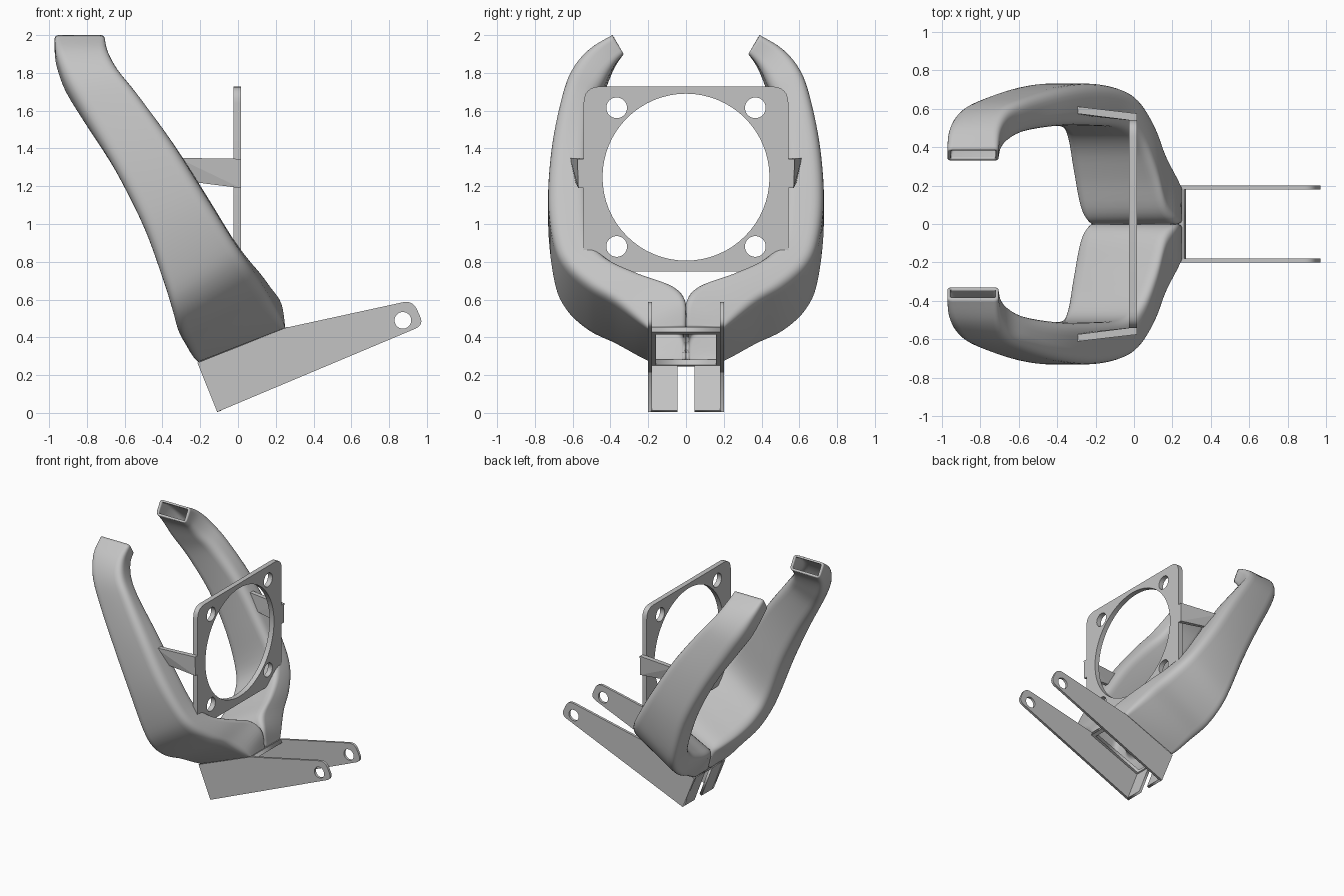
import bpy, bmesh, math
from mathutils import Matrix, Vector

cube = bpy.data.objects.get("Cube")
if cube:
    bpy.data.objects.remove(cube)

grey = bpy.data.materials.new("plain_grey")
grey.use_nodes = True
COLOR = (0.55, 0.55, 0.55, 1)
grey.diffuse_color = COLOR
grey.node_tree.nodes["Principled BSDF"].inputs["Base Color"].default_value = COLOR


def add_object(name, mesh):
    mesh.materials.clear()
    mesh.materials.append(grey)
    ob = bpy.data.objects.new(name, mesh)
    bpy.context.collection.objects.link(ob)
    return ob


def frame(x_axis, y_axis, origin):
    x, y = Vector(x_axis).normalized(), Vector(y_axis).normalized()
    m = Matrix((x, y, x.cross(y))).transposed().to_4x4()
    m.translation = origin
    return m


def rounded(corners, steps=6):
    """Outline from (x, y, corner size) triples."""
    out = []
    for i, (x, y, r) in enumerate(corners):
        p = Vector((x, y))
        if r == 0:
            out.append(p)
            continue
        a, b = (Vector(corners[j][:2]) for j in (i - 1, (i + 1) % len(corners)))
        a, b = p + (a - p).normalized() * r, p + (b - p).normalized() * r
        for k in range(steps + 1):
            t = k / steps
            out.append(a * (1 - t) ** 2 + p * 2 * t * (1 - t) + b * t * t)
    return out


def circle(x, y, r, n=32):
    return [Vector((x + r * math.cos(math.tau * k / n),
                    y + r * math.sin(math.tau * k / n))) for k in range(n)]


def rect(x0, x1, y0, y1, r=0):
    return rounded([(x0, y0, r), (x1, y0, r), (x1, y1, r), (x0, y1, r)])


def sheet(name, loops, thickness, matrix):
    """Flat plate with holes, extruded about its own plane."""
    cu = bpy.data.curves.new(name, "CURVE")
    cu.dimensions, cu.fill_mode, cu.extrude = "2D", "BOTH", thickness / 2
    for loop in loops:
        sp = cu.splines.new("POLY")
        sp.points.add(len(loop) - 1)
        for pt, co in zip(sp.points, loop):
            pt.co = (co.x, co.y, 0, 1)
        sp.use_cyclic_u = True
    tmp = bpy.data.objects.new(name + "_outline", cu)
    bpy.context.collection.objects.link(tmp)
    bpy.context.view_layer.update()
    mesh = bpy.data.meshes.new_from_object(
        tmp.evaluated_get(bpy.context.evaluated_depsgraph_get()))
    bpy.data.objects.remove(tmp)
    mesh.transform(matrix)
    return add_object(name, mesh)


# Fan mounting plate with a large opening and four screw holes
FAN_Z, SCREW = 1.248, 0.367
holes = [circle(sy * SCREW, sz * SCREW, 0.055) for sy in (-1, 1) for sz in (-1, 1)]
sheet("fan_plate",
      [rect(-0.542, 0.542, -0.5, 0.48, 0.09), circle(0, 0, 0.442, 64)] + holes,
      0.04, frame((0, 1, 0), (0, 0, 1), (-0.005, 0, FAN_Z)))

# Side brackets with a pivot hole
bracket = rounded([(-0.11, 0.005, 0), (0.985, 0.465, 0.05), (0.925, 0.597, 0.055),
                   (0.25, 0.45, 0), (-0.215, 0.265, 0)])
for side, sy in (("left", 1), ("right", -1)):
    sheet(side + "_bracket", [bracket, circle(0.873, 0.49, 0.044)], 0.02,
          frame((1, 0, 0), (0, 0, 1), (0, sy * 0.19, 0)))
    # Back tabs, leaving a slot between them
    sheet(side + "_tab", [rect(min(sy * 0.045, sy * 0.185), max(sy * 0.045, sy * 0.185), 0, 0.27)],
          0.02, frame((0, 1, 0), (-0.1, 0, 0.265), (-0.1, 0, 0.008)))

# Mouth flange between the brackets
sheet("mouth_flange", [rect(0, 0.5, -0.185, 0.185), rect(0.025, 0.47, -0.16, 0.16)],
      0.03, frame((0.46, 0, 0.18), (0, 1, 0), (-0.2, 0, 0.259)))

# Duct stations: inner y, z; outer y, z; centre x; half width x, z; corner radius
STATIONS = [
    (0.00, 0.36, 0.20, 0.36, 0.02, 0.23, 0.09, 0.02),
    (0.00, 0.49, 0.25, 0.39, -0.005, 0.235, 0.10, 0.03),
    (0.06, 0.56, 0.38, 0.475, -0.055, 0.225, 0.12, 0.045),
    (0.24, 0.62, 0.52, 0.55, -0.098, 0.217, 0.13, 0.05),
    (0.41, 0.70, 0.64, 0.66, -0.148, 0.197, 0.13, 0.05),
    (0.495, 0.82, 0.70, 0.80, -0.212, 0.178, 0.12, 0.05),
    (0.512, 1.08, 0.73, 1.06, -0.335, 0.16, 0.09, 0.055),
    (0.51, 1.36, 0.71, 1.36, -0.50, 0.147, 0.08, 0.055),
    (0.48, 1.59, 0.655, 1.64, -0.675, 0.14, 0.065, 0.055),
    (0.43, 1.72, 0.60, 1.80, -0.775, 0.14, 0.035, 0.05),
    (0.38, 1.83, 0.51, 1.92, -0.825, 0.137, 0.01, 0.035),
    (0.33, 1.90, 0.39, 2.00, -0.838, 0.133, 0.0, 0.02),
]


def spline(rows, steps=5):
    rows = [Vector(r) for r in rows]
    out = []
    for i in range(len(rows) - 1):
        p0, p1, p2 = rows[max(i - 1, 0)], rows[i], rows[i + 1]
        p3 = rows[min(i + 2, len(rows) - 1)]
        for k in range(steps):
            t = k / steps
            out.append(p1 + (p2 - p0) * (t / 2)
                       + (p0 * 2 - p1 * 5 + p2 * 4 - p3) * (t * t / 2)
                       + (p1 * 3 - p0 - p2 * 3 + p3) * (t ** 3 / 2))
    return out + [rows[-1]]


def section(row):
    yi, zi, yo, zo, cx, ux, uz, r = row
    c = Vector((cx, (yi + yo) / 2, (zi + zo) / 2))
    u, v = Vector((ux, 0, uz)), Vector((0, yo - yi, zo - zi)) / 2
    w, h = u.length, v.length
    return [c + u * (p.x / w) + v * (p.y / h) for p in rect(-w, w, -h, h, r * 1.3)]


def make_duct(name, sy):
    bm = bmesh.new()
    rings = [[bm.verts.new((p.x, max(p.y, 0) * sy, p.z)) for p in section(r)]
             for r in spline(STATIONS)]
    for a, b in zip(rings, rings[1:]):
        for i in range(len(a)):
            j = (i + 1) % len(a)
            quad = (a[i], a[j], b[j], b[i])
            bm.faces.new(quad if sy < 0 else quad[::-1])
    # Both ducts share one open mouth, so drop the wall on the centre plane
    inner = [f for f in bm.faces if all(abs(v.co.y) < 0.002 for v in f.verts)]
    bmesh.ops.delete(bm, geom=inner, context="FACES")
    mesh = bpy.data.meshes.new(name)
    bm.to_mesh(mesh)
    bm.free()
    # Orient outward: the outermost face must point away from the middle
    far = max(mesh.polygons, key=lambda f: f.center.y * sy)
    if far.normal.y * sy < 0:
        mesh.flip_normals()
    ob = add_object(name, mesh)
    bpy.ops.object.select_all(action="DESELECT")
    ob.select_set(True)
    bpy.context.view_layer.objects.active = ob
    bpy.ops.object.shade_smooth_by_angle(angle=math.radians(40))
    wall = ob.modifiers.new("wall", "SOLIDIFY")
    wall.thickness, wall.offset = 0.016, -1


# Hollow curved ducts and the wedge arms that hold the fan plate
ARM = [(0.015, 0.535, 1.19), (0.015, 0.57, 1.19), (0.015, 0.535, 1.345), (0.015, 0.575, 1.345),
       (-0.22, 0.56, 1.22), (-0.22, 0.585, 1.22), (-0.34, 0.58, 1.35), (-0.32, 0.614, 1.35)]
for side, sy in (("left", 1), ("right", -1)):
    make_duct(side + "_duct", sy)
    bm = bmesh.new()
    for x, y, z in ARM:
        bm.verts.new((x, y * sy, z))
    bmesh.ops.convex_hull(bm, input=bm.verts)
    mesh = bpy.data.meshes.new(side + "_arm")
    bm.to_mesh(mesh)
    bm.free()
    add_object(side + "_arm", mesh)
